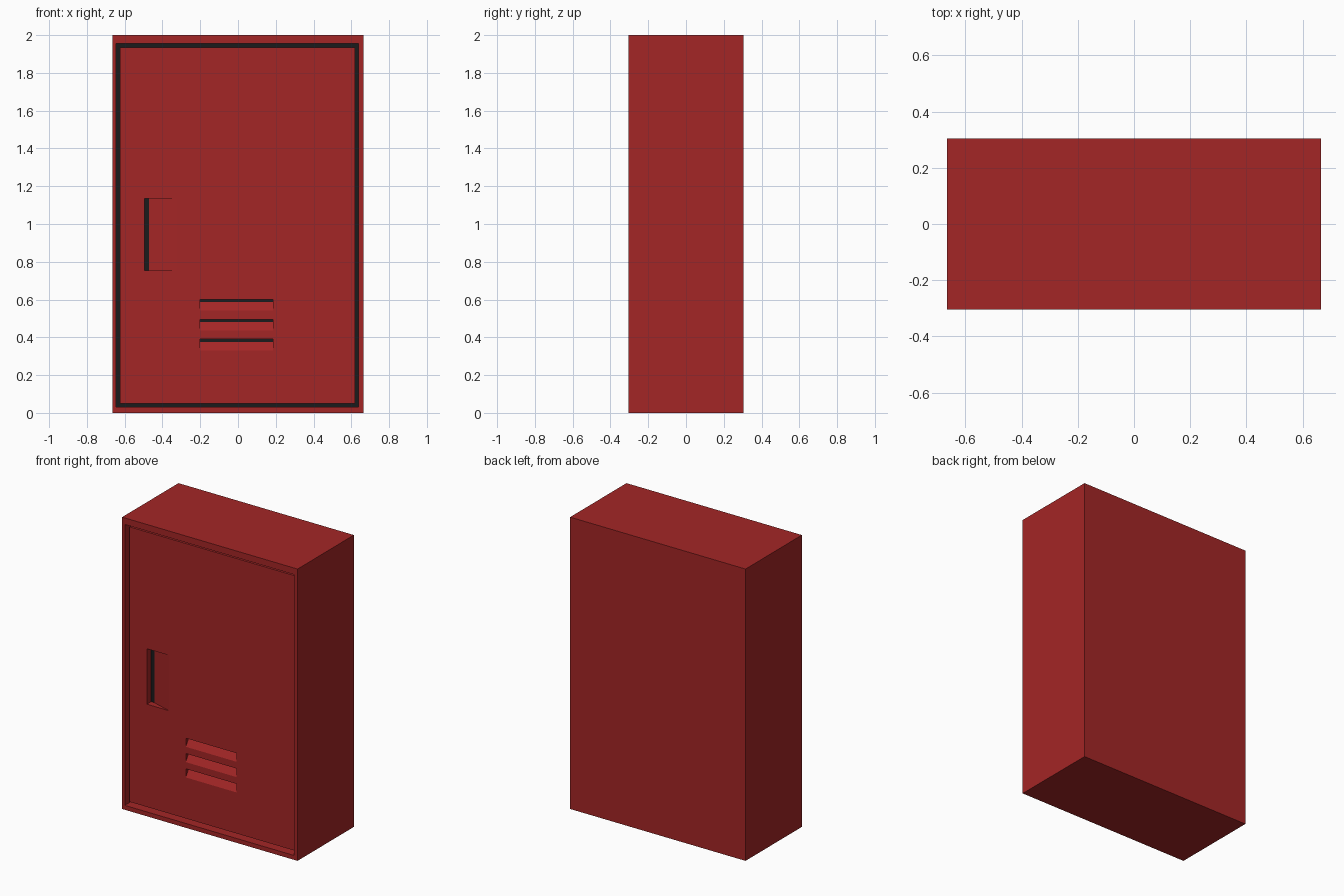
import bpy
import bmesh
from mathutils import Vector

if "Cube" in bpy.data.objects:
    bpy.data.objects.remove(bpy.data.objects["Cube"], do_unlink=True)


def make_material(name, colour):
    mat = bpy.data.materials.new(name)
    mat.use_nodes = True
    mat.diffuse_color = colour
    bsdf = next(n for n in mat.node_tree.nodes if n.type == 'BSDF_PRINCIPLED')
    bsdf.inputs["Base Color"].default_value = colour
    bsdf.inputs["Roughness"].default_value = 0.6
    return mat


RED = make_material("locker red", (0.37, 0.019, 0.019, 1))
DARK = make_material("dark gap", (0.01, 0.011, 0.012, 1))

FRONT, BACK = -0.305, 0.305
DOOR_FRONT = -0.28
CAVITY_BACK = -0.21


def new_object(name, bm):
    bmesh.ops.recalc_face_normals(bm, faces=bm.faces[:])
    mesh = bpy.data.meshes.new(name)
    bm.to_mesh(mesh)
    bm.free()
    mesh.materials.append(RED)
    mesh.materials.append(DARK)
    obj = bpy.data.objects.new(name, mesh)
    bpy.context.collection.objects.link(obj)
    return obj


def prism(name, bottom, offset):
    """Extrude a polygon along an offset."""
    bm = bmesh.new()
    face = bm.faces.new([bm.verts.new(p) for p in bottom])
    moved = bmesh.ops.extrude_face_region(bm, geom=[face], use_keep_orig=True)["geom"]
    verts = [g for g in moved if isinstance(g, bmesh.types.BMVert)]
    bmesh.ops.translate(bm, verts=verts, vec=Vector(offset))
    return new_object(name, bm)


def box(name, x, y, z):
    corners = [(x[0], y[0], z[0]), (x[1], y[0], z[0]),
               (x[1], y[1], z[0]), (x[0], y[1], z[0])]
    return prism(name, corners, (0, 0, z[1] - z[0]))


def sloped_cutter(name, axis, deep, lip, shallow, depth, span):
    """Wedge with a flat floor from deep to lip, then a ramp up to the door face."""
    out = 0.015
    overshoot = shallow + (shallow - lip) * out / depth
    profile = [(deep, -out), (deep, depth), (lip, depth), (overshoot, -out)]
    length = span[1] - span[0]
    if axis == 'x':
        return prism(name, [(a, DOOR_FRONT + d, span[0]) for a, d in profile], (0, 0, length))
    return prism(name, [(span[0], DOOR_FRONT + d, a) for a, d in profile], (length, 0, 0))


def cut(target, cutter):
    cutter.hide_render = True
    mod = target.modifiers.new("cut", 'BOOLEAN')
    mod.operation = 'DIFFERENCE'
    mod.solver = 'EXACT'
    mod.object = cutter
    bpy.context.view_layer.objects.active = target
    bpy.ops.object.modifier_apply(modifier=mod.name)
    bpy.data.objects.remove(cutter, do_unlink=True)


def darken_floors(obj, front):
    """Recess floors that face forward behind the front plane are dark."""
    for p in obj.data.polygons:
        floor = p.normal.y < -0.99 and p.center.y > front + 0.02
        p.material_index = 1 if floor else 0


# Cabinet body with a shallow front opening
cabinet = box("cabinet_body", (-0.665, 0.665), (FRONT, BACK), (0, 2))
cut(cabinet, box("opening_cutter", (-0.645, 0.637), (FRONT - 0.1, CAVITY_BACK), (0.03, 1.955)))
darken_floors(cabinet, FRONT)

# Door set back inside the frame with a dark gap around it
door = box("door", (-0.626, 0.619), (DOOR_FRONT, CAVITY_BACK + 0.005), (0.05, 1.934))

# Recessed hand pull
cut(door, sloped_cutter("handle_cutter", 'x', -0.495, -0.47, -0.325, 0.045, (0.754, 1.134)))

# Three ventilation louvres
for i in range(3):
    top = 0.6 - i * 0.105
    cut(door, sloped_cutter("vent_cutter", 'z', top, top - 0.014, top - 0.059, 0.03, (-0.2, 0.185)))
darken_floors(door, DOOR_FRONT)
